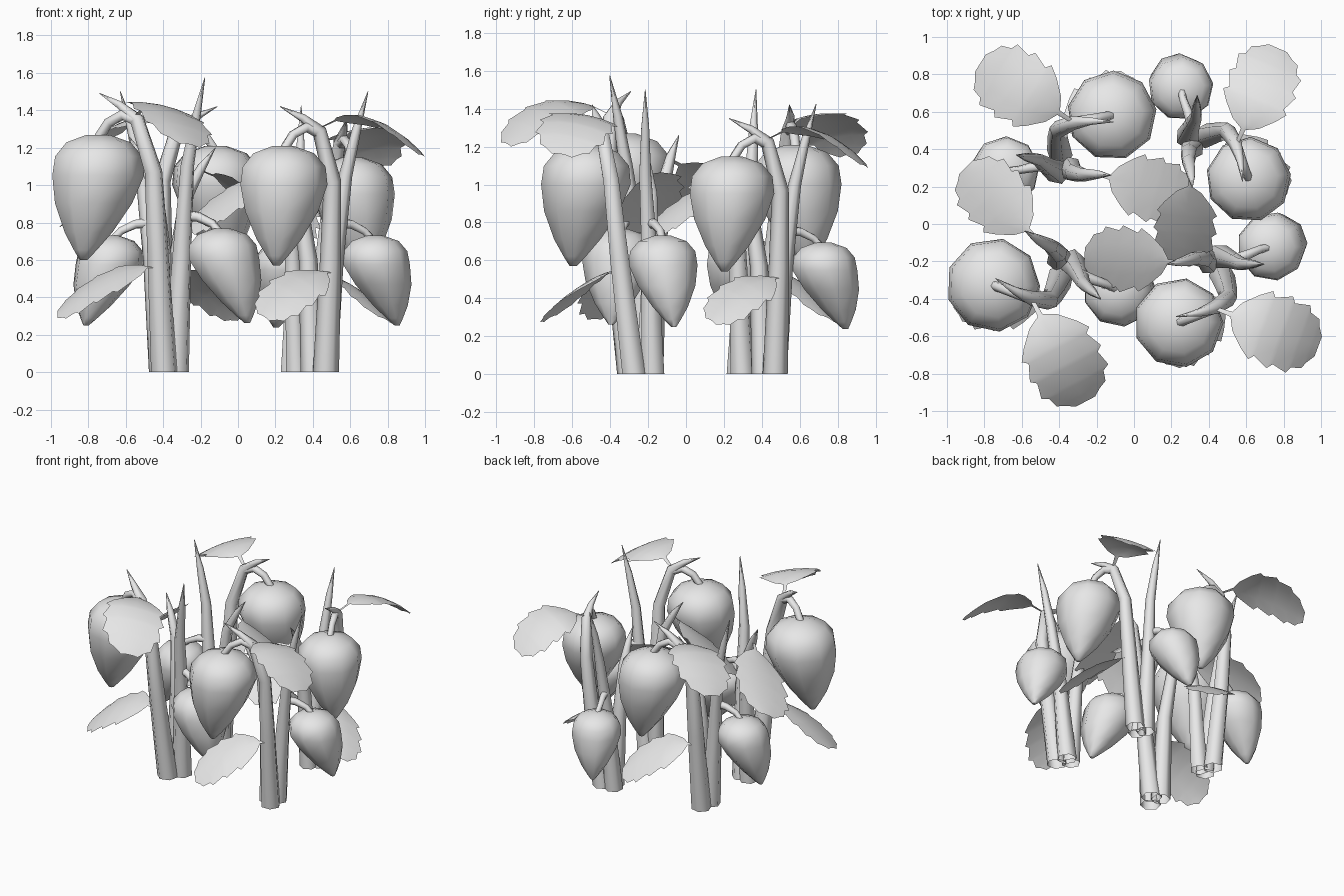
import bpy, bmesh, math
from mathutils import Vector, Matrix

cube = bpy.data.objects.get("Cube")
if cube:
    bpy.data.objects.remove(cube, do_unlink=True)

grey = bpy.data.materials.new("plain_grey")
grey.use_nodes = True
grey.diffuse_color = (0.8, 0.8, 0.8, 1)
grey.node_tree.nodes["Principled BSDF"].inputs["Base Color"].default_value = (0.8, 0.8, 0.8, 1)


def finish(name, bm, matrix, angle):
    mesh = bpy.data.meshes.new(name)
    bm.to_mesh(mesh)
    bm.free()
    mesh.materials.append(grey)
    mesh.transform(matrix)
    mesh.shade_smooth()
    mesh.set_sharp_from_angle(angle=math.radians(angle))
    bpy.context.collection.objects.link(bpy.data.objects.new(name, mesh))


def skin(bm, rings):
    for a, b in zip(rings, rings[1:]):
        n = len(a)
        for i in range(n):
            j = (i + 1) % n
            bm.faces.new((a[i], a[j], b[j], b[i]))


def ring(bm, centre, radius, sides, rot=Matrix.Identity(3)):
    step = math.tau / sides
    return [bm.verts.new(centre + rot @ Vector((math.cos(i * step), math.sin(i * step), 0)) * radius)
            for i in range(sides)]


def tube(name, path, radii, matrix, sides=6):
    """Tapered tube swept along a path."""
    pts = [Vector(p) for p in path]
    bm = bmesh.new()
    rings = []
    for i, (p, r) in enumerate(zip(pts, radii)):
        tangent = pts[min(i + 1, len(pts) - 1)] - pts[max(i - 1, 0)]
        if i == 0 and p.z == 0:
            tangent = Vector((0, 0, 1))
        rot = Vector((0, 0, 1)).rotation_difference(tangent).to_matrix()
        rings.append(ring(bm, p, r, sides, rot))
    skin(bm, rings)
    finish(name, bm, matrix, 75)


# Fruit profile: height fraction from tip to crown, radius fraction
FRUIT = [(0, .08), (.08, .25), (.22, .52), (.45, .84), (.67, 1), (.82, .95), (.93, .7), (.99, .25)]


def fruit(name, top, tip, radius, matrix, sides=9):
    top, tip = Vector(top), Vector(tip)
    bm = bmesh.new()
    rings = []
    for h, r in FRUIT:
        c = top.copy()
        c.z = tip.z + (top.z - tip.z) * h
        lean = max(0, 1 - h / .7)
        c.x += (tip.x - top.x) * lean
        c.y += (tip.y - top.y) * lean
        rings.append(ring(bm, c, radius * r, sides))
    skin(bm, rings)
    bm.faces.new(rings[-1])
    bm.faces.new(rings[0][::-1])
    finish(name, bm, matrix, 60)


# Leaf outline: length fraction, half width fraction
LEAF = [(0, .05), (.14, .07), (.2, .4), (.33, .76), (.43, .97), (.47, .83),
        (.62, 1.02), (.66, .87), (.8, .96), (.83, .78), (.92, .7), (.95, .5), (1, .28)]


def leaf(name, start, end, arch, half_width, tilt, matrix):
    start, end = Vector(start), Vector(end)
    d = end - start
    side = Vector((-d.y, d.x, 0)).normalized()
    side.z = tilt
    bm = bmesh.new()
    rows = []
    for t, w in LEAF:
        p = start + d * t
        p.z += arch * 4 * t * (1 - t)
        row = []
        for s in (-1, -.5, 0, .5, 1):
            q = p + side * (s * w * half_width)
            q.z -= .025 * w * s * s
            row.append(bm.verts.new(q))
        rows.append(row)
    for a, b in zip(rows, rows[1:]):
        for i in range(len(a) - 1):
            bm.faces.new((a[i], b[i], b[i + 1], a[i + 1]))
    finish(name, bm, matrix, 50)


def plant(label, x, y, turn, size):
    m = (Matrix.Translation((x, y, 0)) @ Matrix.Rotation(math.radians(turn), 4, 'Z')
         @ Matrix.Scale(size, 4))
    # Three stems ending in points
    tube(label + "_main_stem",
         [(.035, -.06, 0), (.06, -.135, .6), (.07, -.18, 1.02), (0, -.23, 1.29), (-.09, -.26, 1.36), (-.21, -.28, 1.42)],
         [.07, .057, .047, .038, .022, .002], m)
    tube(label + "_tall_stem",
         [(.025, .04, 0), (.08, .025, .6), (.14, 0, 1.05), (.2, 0, 1.3), (.26, 0, 1.5)],
         [.07, .05, .036, .024, .002], m)
    tube(label + "_short_stem",
         [(-.035, .01, 0), (-.06, .03, .6), (-.11, .03, .95), (-.19, .01, 1.1), (-.26, 0, 1.2)],
         [.066, .05, .038, .024, .002], m)
    # Fruits on curved stalks
    tube(label + "_large_stalk",
         [(0, -.23, 1.28), (-.07, -.26, 1.31), (-.14, -.29, 1.27), (-.19, -.31, 1.19)],
         [.032, .029, .026, .026], m)
    fruit(label + "_large_fruit", (-.195, -.31, 1.215), (-.23, -.38, .57), .24, m)
    tube(label + "_small_stalk",
         [(.09, .02, .8), (.17, .05, .79), (.24, .08, .755), (.29, .09, .7)],
         [.03, .026, .022, .022], m)
    fruit(label + "_small_fruit", (.295, .092, .735), (.415, .15, .25), .184, m)
    # Leaves at three heights
    leaf(label + "_top_leaf", (.01, -.24, 1.31), (.55, -.44, 1.16), .12, .2, -.18, m)
    leaf(label + "_middle_leaf", (-.18, .01, 1.08), (-.7, .04, .78), .03, .175, -.5, m)
    leaf(label + "_low_leaf", (.09, -.14, .54), (-.3, -.5, .3), .06, .165, -.4, m)


plant("front_right_plant", -.38, -.22, -42, 1.05)
plant("front_left_plant", .435, -.215, 0, 1)
plant("back_left_plant", .325, .44, 87, .95)
plant("back_right_plant", -.375, .315, 168, 1)
